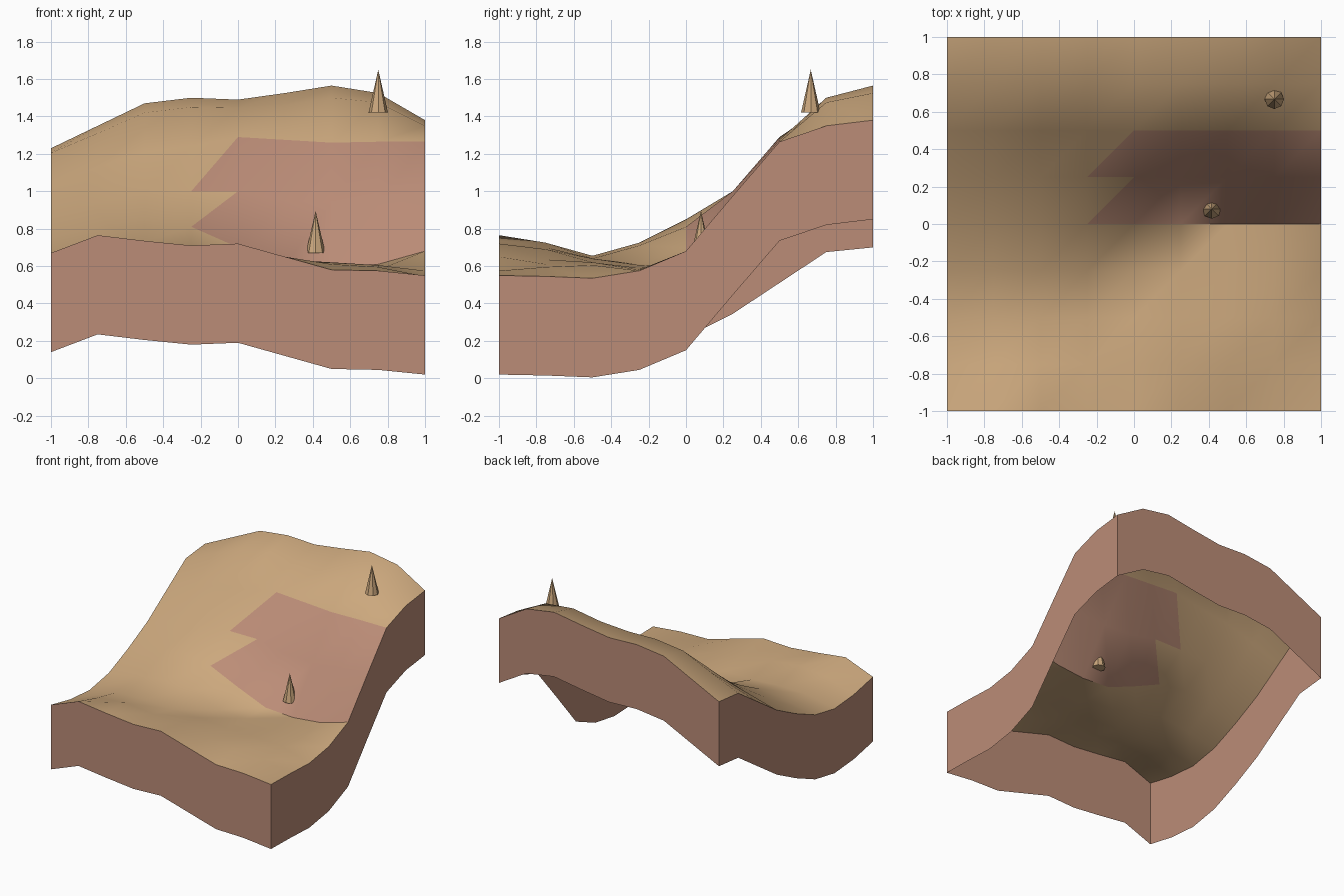
import bpy
import bmesh
import math

if "Cube" in bpy.data.objects:
    bpy.data.objects.remove(bpy.data.objects["Cube"])


def make_material(name, color):
    mat = bpy.data.materials.new(name)
    mat.use_nodes = True
    mat.diffuse_color = (*color, 1)
    mat.node_tree.nodes["Principled BSDF"].inputs["Base Color"].default_value = (*color, 1)
    return mat


SAND = make_material("sand", (0.60, 0.39, 0.205))
ROCK = make_material("reddish rock", (0.50, 0.265, 0.185))

STEP = 0.25
SKIRT = 0.53

# Ground heights in hundredths, one row per grid line from front to back
HEIGHTS = [row.split() for row in (
    "67 76.5 73.5 71 72 65 58 57.5 55",
    "62 70 72.5 70 69 63.5 61 59.5 54.5",
    "60 65 65.5 64 64 62 62 60.5 53.5",
    "64.5 69 72.5 71 61 60.5 59 58 57.5",
    "75 81 85 81 70 60 58.5 61 68",
    "87.5 94 99 100 100 95 94 95 97.5",
    "104 113 121 124 129 127.5 126 126.5 126.5",
    "120.5 131 142 145 144.5 146 150 147.5 135",
    "123 135 147 150 149 152.5 156.5 152.5 138",
)]
N = len(HEIGHTS)


def finish(name, bm, materials):
    mesh = bpy.data.meshes.new(name)
    bm.to_mesh(mesh)
    bm.free()
    for mat in materials:
        mesh.materials.append(mat)
    obj = bpy.data.objects.new(name, mesh)
    bpy.context.collection.objects.link(obj)
    return obj


def grid_point(i, j, drop=0.0):
    return (i * STEP - 1, j * STEP - 1, float(HEIGHTS[j][i]) / 100 - drop)


# Hillside surface, with the steep band coloured as exposed rock
bm = bmesh.new()
grid = [[bm.verts.new(grid_point(i, j)) for i in range(N)] for j in range(N)]
for j in range(N - 1):
    for i in range(N - 1):
        a, b = grid[j][i], grid[j][i + 1]
        c, d = grid[j + 1][i + 1], grid[j + 1][i]
        in_band = j in (4, 5)
        lower = bm.faces.new((a, b, c))
        upper = bm.faces.new((a, c, d))
        lower.material_index = int(in_band and i >= 3)
        upper.material_index = int(in_band and i >= 4)
ground = finish("hillside", bm, (SAND, ROCK))
bpy.ops.object.select_all(action="DESELECT")
bpy.context.view_layer.objects.active = ground
ground.select_set(True)
bpy.ops.object.shade_smooth_by_angle(angle=math.radians(35))


# Side walls that follow the rim of the hillside, open underneath
def wall(name, cells):
    bm = bmesh.new()
    top = [bm.verts.new(grid_point(i, j)) for i, j in cells]
    low = [bm.verts.new(grid_point(i, j, SKIRT)) for i, j in cells]
    for k in range(N - 1):
        bm.faces.new((low[k], low[k + 1], top[k + 1], top[k]))
    finish(name, bm, (ROCK,))


last = N - 1
wall("front_wall", [(k, 0) for k in range(N)])
wall("left_wall", [(last, k) for k in range(N)])
wall("back_wall", [(last - k, last) for k in range(N)])
wall("right_wall", [(0, last - k) for k in range(N)])


# Pointed rock spires
def spire(name, x, y, z, height, radius=0.052):
    bm = bmesh.new()
    bmesh.ops.create_cone(bm, cap_ends=True, segments=8, radius1=radius,
                          radius2=0, depth=height)
    obj = finish(name, bm, (SAND,))
    obj.location = (x, y, z + height / 2)


spire("lower_spire", 0.415, 0.08, 0.67, 0.225)
spire("upper_spire", 0.75, 0.667, 1.42, 0.23)
